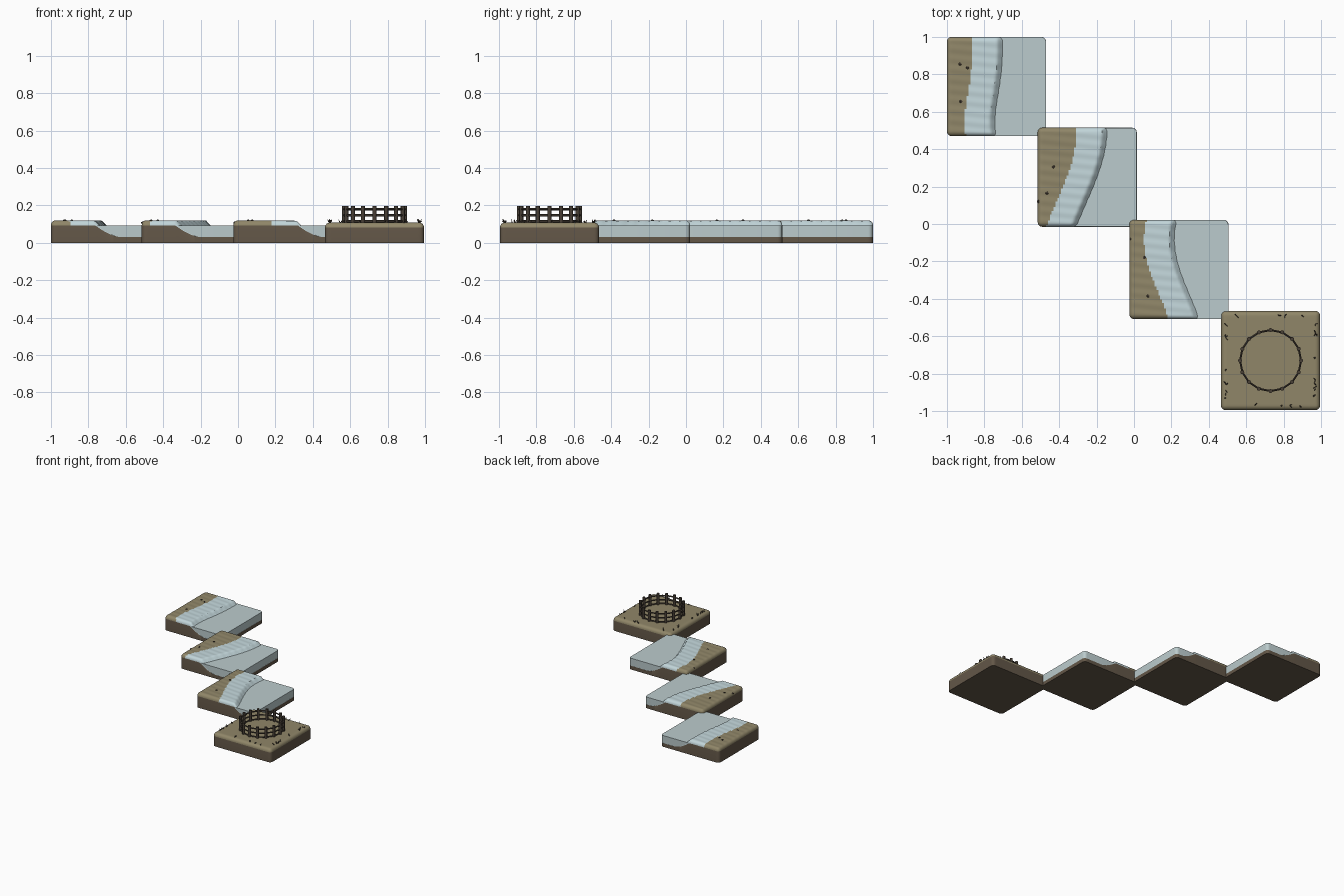
import bpy, bmesh, math, random
from mathutils import Vector

if "Cube" in bpy.data.objects:
    bpy.data.objects.remove(bpy.data.objects["Cube"])
random.seed(4)


def material(name, r, g, b):
    m = bpy.data.materials.new(name)
    m.use_nodes = True
    m.diffuse_color = (r, g, b, 1)
    m.node_tree.nodes["Principled BSDF"].inputs["Base Color"].default_value = (r, g, b, 1)
    return m


SAND = material("sand", 0.28, 0.24, 0.14)
EARTH = material("earth", 0.125, 0.095, 0.064)
SHORE = material("pale shore", 0.54, 0.67, 0.70)
WATER = material("water", 0.50, 0.60, 0.61)
WOOD = material("dark wood", 0.065, 0.05, 0.037)

HALF, RIM, DROP, BED = 0.265, 0.025, 0.027, 0.03
BANK_TOP, FIELD_TOP, WATER_TOP = 0.12, 0.108, 0.092


def finish(name, bm, mats, angle=None):
    bmesh.ops.recalc_face_normals(bm, faces=bm.faces)
    mesh = bpy.data.meshes.new(name)
    bm.to_mesh(mesh)
    bm.free()
    for m in mats:
        mesh.materials.append(m)
    ob = bpy.data.objects.new(name, mesh)
    bpy.context.collection.objects.link(ob)
    if angle:
        bpy.ops.object.select_all(action='DESELECT')
        bpy.context.view_layer.objects.active = ob
        ob.select_set(True)
        bpy.ops.object.shade_smooth_by_angle(angle=math.radians(angle))
    return ob


def curve_value(values, t):
    """Smooth curve through evenly spaced values, t from 0 to 1."""
    n, total = len(values) - 1, 0
    for i, v in enumerate(values):
        for j in range(n + 1):
            if j != i:
                v *= (t * n - j) / (i - j)
        total += v
    return total


def round_corner(x, y):
    """Pull the square's corner zone onto a quarter circle; return rim depth 0..1."""
    dx, dy = abs(x) - (HALF - RIM), abs(y) - (HALF - RIM)
    depth = max(dx, dy, 0)
    if dx > 0 and dy > 0:
        k = depth / math.hypot(dx, dy)
        x = math.copysign(HALF - RIM + dx * k, x)
        y = math.copysign(HALF - RIM + dy * k, y)
    return x, y, min(depth / RIM, 1)


def tile(name, cx, cy, shore=None):
    """Solid ground tile; shore lists the bank crest from front to back."""
    inner, n = HALF - RIM, 48
    rim = [RIM * math.sin(math.pi / 2 * k / 5) for k in range(1, 6)]
    line = [-inner - r for r in reversed(rim)]
    line += [-inner + 2 * inner * i / n for i in range(n + 1)] + [inner + r for r in rim]
    bm = bmesh.new()
    rows = []
    for gy in line:
        row = []
        for gx in line:
            x, y, depth = round_corner(gx, gy)
            fall = DROP * (1 - math.sqrt(1 - depth * depth))
            z = FIELD_TOP - fall
            if shore:
                d = cx + x - curve_value(shore, (y + HALF) / (2 * HALF))
                t = min(max((d + 0.01) / 0.14, 0), 1)
                bank = (1 - t) ** 1.7
                ripple = 0.0012 * (math.sin(115 * y + 12 * x) - 1) * (1 - depth)
                z = BED + (BANK_TOP - BED - fall + ripple) * bank
            row.append(bm.verts.new((cx + x, cy + y, z)))
        rows.append(row)
    # top surface, coloured by distance from the crest
    for j in range(len(line) - 1):
        for i in range(len(line) - 1):
            f = bm.faces.new((rows[j][i], rows[j][i + 1], rows[j + 1][i + 1], rows[j + 1][i]))
            if shore:
                c = f.calc_center_median()
                crest = curve_value(shore, (c.y - cy + HALF) / (2 * HALF))
                f.material_index = 2 if c.x > crest - 0.145 else 0
    # earth walls and underside
    loop = rows[0][:-1] + [r[-1] for r in rows[:-1]]
    loop += rows[-1][:0:-1] + [r[0] for r in rows[:0:-1]]
    low = [bm.verts.new((v.co.x, v.co.y, 0)) for v in loop]
    for k in range(len(loop)):
        m = (k + 1) % len(loop)
        bm.faces.new((loop[k], loop[m], low[m], low[k])).material_index = 1
    bm.faces.new(low).material_index = 1
    finish(name, bm, [SAND, EARTH, SHORE], 40)


def water(name, cx, cy, shore):
    """Water block that sinks into the bank on its left."""
    bm = bmesh.new()
    e, r = HALF - 0.0008, RIM
    left = min(shore) - 0.02
    pts = [(left, cy - e)]
    for sx, sy, a0 in ((1, -1, -90), (1, 1, 0)):
        for k in range(7):
            a = math.radians(a0 + 15 * k)
            pts.append((cx + e - r + r * math.cos(a), cy + sy * (e - r) + r * math.sin(a)))
    pts.append((left, cy + e))
    # follow the crest back so the block stays inside the bank
    for k in range(11, 0, -1):
        t = k / 12
        pts.append((curve_value(shore, t) - 0.02, cy - e + 2 * e * t))
    pts[0] = (shore[0] - 0.02, cy - e)
    pts[-12] = (shore[-1] - 0.02, cy + e)
    f = bm.faces.new([bm.verts.new((x, y, BED - 0.01)) for x, y in pts])
    up = bmesh.ops.extrude_face_region(bm, geom=[f])["geom"]
    for v in up:
        if isinstance(v, bmesh.types.BMVert):
            v.co.z = WATER_TOP
    finish(name, bm, [WATER], 30)


def add_rod(bm, a, b, r1, r2, sides):
    a, b = Vector(a), Vector(b)
    vs = bmesh.ops.create_cone(bm, cap_ends=True, segments=sides, radius1=r1, radius2=r2,
                               depth=(b - a).length)["verts"]
    turn = (b - a).to_track_quat('Z', 'Y')
    for v in vs:
        v.co = turn @ v.co + (a + b) / 2


# River bank tiles
banks = {
    "back": (-0.735, 0.735, (-0.752, -0.757, -0.737, -0.722, -0.72)),
    "middle": (-0.25, 0.25, (-0.325, -0.27, -0.215, -0.175, -0.16)),
    "front": (0.24, -0.243, (0.33, 0.278, 0.227, 0.2, 0.212)),
}
for label, (cx, cy, shore) in banks.items():
    tile(label + "_bank_tile", cx, cy, shore)
    water(label + "_river_water", cx, cy, shore)

# Field tile
FX, FY = 0.73, -0.73
tile("field_tile", FX, FY)

# Round fence
R, COUNT = 0.163, 16
ring = [(FX + R * math.cos(math.tau * k / COUNT), FY + R * math.sin(math.tau * k / COUNT))
        for k in range(COUNT)]
bm = bmesh.new()
for x, y in ring:
    add_rod(bm, (x, y, 0.1), (x, y, 0.198), 0.011, 0.011, 8)
finish("fence_posts", bm, [WOOD], 50)
bm = bmesh.new()
for z in (0.115, 0.147, 0.18):
    for k in range(COUNT):
        add_rod(bm, (*ring[k - 1], z), (*ring[k], z), 0.006, 0.006, 6)
finish("fence_rails", bm, [WOOD], 50)

# Dry twigs along the field's edges
bm = bmesh.new()
spots = [(side * 0.24, random.uniform(-0.23, 0.23)) for side in (-1, 1) for _ in range(10)]
spots += [(random.uniform(-0.22, 0.22), side * 0.24) for side in (-1, 1) for _ in range(4)]
for x, y in spots:
    base = (FX + x, FY + y, FIELD_TOP - 0.004)
    for _ in range(2):
        tip = (base[0] + random.uniform(-0.013, 0.013), base[1] + random.uniform(-0.013, 0.013),
               FIELD_TOP + random.uniform(0.006, 0.018))
        add_rod(bm, base, tip, 0.003, 0.0015, 5)
finish("field_twigs", bm, [WOOD])

# Pebbles on the banks
bm = bmesh.new()
pebbles = [(-0.93, 0.855), (-0.89, 0.835), (-0.925, 0.655), (-0.43, 0.305), (-0.465, 0.165),
           (-0.511, 0.12), (-0.017, -0.08), (0.055, -0.18), (0.075, -0.385)]
for x, y in pebbles:
    vs = bmesh.ops.create_icosphere(bm, subdivisions=1, radius=0.009)["verts"]
    z = 0.108 if x in (-0.511, -0.017) else 0.119
    for v in vs:
        v.co = Vector((x + v.co.x, y + v.co.y, z + v.co.z * 0.7))
finish("bank_pebbles", bm, [WOOD])
